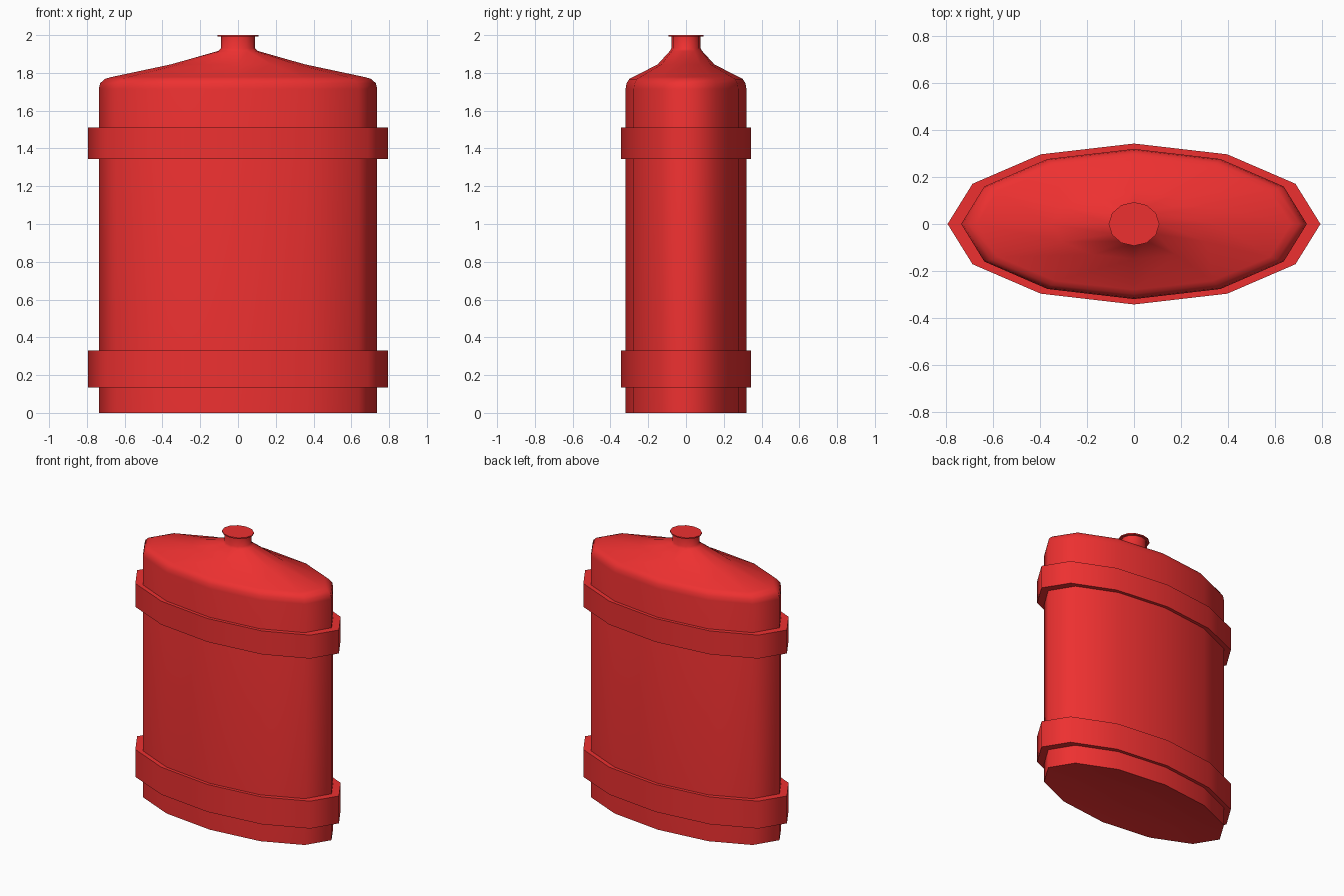
import bpy, bmesh, math

if "Cube" in bpy.data.objects:
    bpy.data.objects.remove(bpy.data.objects["Cube"])

SIDES = 12

red = bpy.data.materials.new("red_paint")
red.diffuse_color = (0.85, 0.03, 0.03, 1)
red.use_nodes = True
red.node_tree.nodes["Principled BSDF"].inputs["Base Color"].default_value = red.diffuse_color


def loft(name, rings, closed=False):
    """Join elliptical rings (rx, ry, z); cap the ends or close into a hoop."""
    bm = bmesh.new()
    loops = []
    for rx, ry, z in rings:
        loops.append([bm.verts.new((rx * math.cos(a), ry * math.sin(a), z))
                      for a in (2 * math.pi * i / SIDES for i in range(SIDES))])
    pairs = list(zip(loops, loops[1:]))
    if closed:
        pairs.append((loops[-1], loops[0]))
    else:
        bm.faces.new(loops[0])
        bm.faces.new(loops[-1])
    for lo, hi in pairs:
        for i in range(SIDES):
            j = (i + 1) % SIDES
            bm.faces.new((lo[i], lo[j], hi[j], hi[i]))
    bmesh.ops.recalc_face_normals(bm, faces=bm.faces)
    mesh = bpy.data.meshes.new(name)
    bm.to_mesh(mesh)
    bm.free()
    mesh.materials.append(red)
    obj = bpy.data.objects.new(name, mesh)
    bpy.context.collection.objects.link(obj)
    bpy.ops.object.select_all(action='DESELECT')
    obj.select_set(True)
    bpy.context.view_layer.objects.active = obj
    bpy.ops.object.shade_smooth_by_angle(angle=math.radians(70))
    return obj


# Tank body: slightly dished base, straight wall, rounded shoulder, sloping top, neck
loft("tank_body", [
    (0.20, 0.087, 0.025),
    (0.50, 0.218, 0.018),
    (0.737, 0.32, 0.0),
    (0.737, 0.32, 1.715),
    (0.730, 0.315, 1.745),
    (0.705, 0.300, 1.768),
    (0.670, 0.280, 1.778),
    (0.355, 0.150, 1.845),
    (0.105, 0.085, 1.916),
    (0.089, 0.078, 1.930),
    (0.089, 0.078, 1.995),
])

# Thin flange on the neck
loft("neck_flange", [(0.108, 0.093, 1.992), (0.108, 0.093, 2.0)])

# Two raised bands around the body
for name, z0, z1 in (("lower_band", 0.135, 0.33), ("upper_band", 1.345, 1.512)):
    loft(name, [(0.72, 0.31, z0), (0.795, 0.343, z0),
                (0.795, 0.343, z1), (0.72, 0.31, z1)], closed=True)
